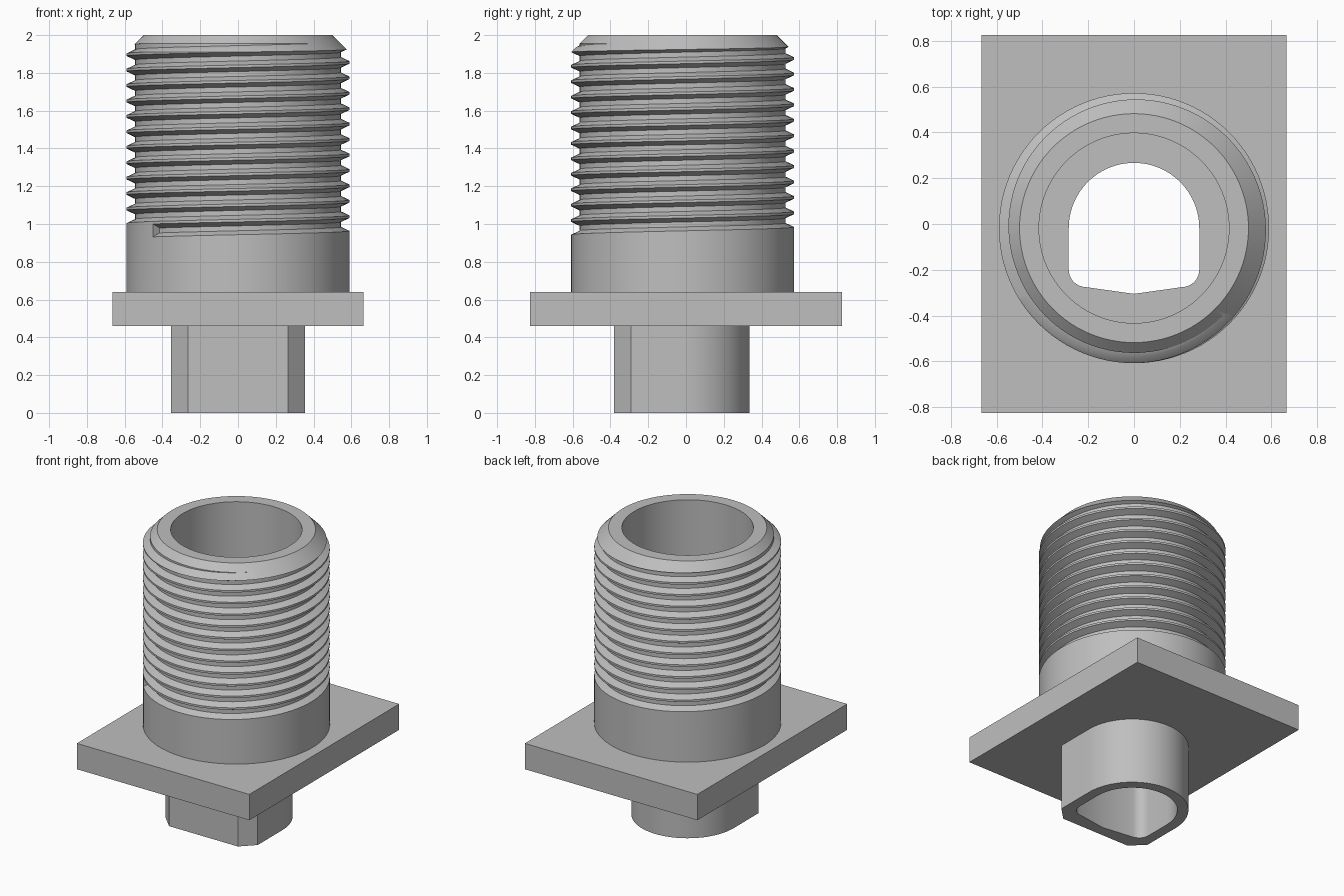
import bpy, bmesh, math
from math import sin, cos, pi, tau

if "Cube" in bpy.data.objects:
    bpy.data.objects.remove(bpy.data.objects["Cube"])

CY = -0.018          # barrel axis offset in y
R = 0.59             # barrel radius
SEG = 96

grey = bpy.data.materials.new("plain grey")
grey.diffuse_color = (0.52, 0.52, 0.52, 1)
grey.use_nodes = True
grey.node_tree.nodes["Principled BSDF"].inputs["Base Color"].default_value = grey.diffuse_color


def loft(name, rings):
    """Closed solid through a list of rings of equal point count."""
    bm = bmesh.new()
    loops = [[bm.verts.new(p) for p in ring] for ring in rings]
    n = len(loops[0])
    for a, b in zip(loops, loops[1:]):
        for i in range(n):
            j = (i + 1) % n
            bm.faces.new((a[i], a[j], b[j], b[i]))
    bm.faces.new(loops[0][::-1])
    bm.faces.new(loops[-1])
    bmesh.ops.recalc_face_normals(bm, faces=bm.faces)
    me = bpy.data.meshes.new(name)
    bm.to_mesh(me)
    bm.free()
    me.materials.append(grey)
    ob = bpy.data.objects.new(name, me)
    bpy.context.collection.objects.link(ob)
    return ob


def prism(name, outline, z0, z1):
    return loft(name, [[(x, y, z) for x, y in outline] for z in (z0, z1)])


def turned(name, profile):
    return loft(name, [[(r * cos(tau * i / SEG), CY + r * sin(tau * i / SEG), z)
                        for i in range(SEG)] for r, z in profile])


def arc(cx, cy, r, a0, a1, n):
    return [(cx + r * cos(a0 + (a1 - a0) * i / n), cy + r * sin(a0 + (a1 - a0) * i / n))
            for i in range(n + 1)]


def combine(ob, other, operation):
    m = ob.modifiers.new(operation.lower(), 'BOOLEAN')
    m.operation, m.object, m.solver = operation, other, 'EXACT'
    bpy.context.view_layer.objects.active = ob
    bpy.ops.object.modifier_apply(modifier=m.name)
    bpy.data.objects.remove(other)


# Barrel with chamfered rim
body = turned("threaded_fitting", [(R, 0.55), (R, 1.91), (0.50, 2.0)])

# Helical thread groove, cut from the barrel
PITCH, START, Z0 = 0.0817, pi + 0.705, 0.966
rings = []
for i in range(int(13.2 * SEG)):
    a = START + tau * i / SEG
    z = Z0 + PITCH * i / SEG
    section = [(0.545, -0.013), (0.592, -0.035), (0.63, -0.035),
               (0.63, 0.035), (0.592, 0.035), (0.545, 0.013)]
    rings.append([(r * cos(a), CY + r * sin(a), z + dz) for r, dz in section])
combine(body, loft("groove_cutter", rings), 'DIFFERENCE')

# Rectangular flange
flange = prism("flange", [(-0.665, -0.825), (0.665, -0.825),
                          (0.665, 0.825), (-0.665, 0.825)], 0.46, 0.64)
combine(body, flange, 'UNION')

# Lower spigot: round back, flat front with clipped corners
spigot = prism("spigot", arc(0, CY, 0.355, 0, pi, 48) +
               [(-0.355, -0.29), (-0.265, -0.38), (0.265, -0.38), (0.355, -0.29)], 0, 0.55)
combine(body, spigot, 'UNION')

# Wide bore of the barrel
combine(body, turned("bore_cutter", [(0.415, 0.64), (0.415, 2.1)]), 'DIFFERENCE')

# Through hole: round back, rounded front corners, shallow point at the front
hole = (arc(0, CY, 0.285, 0, pi, 48)
        + arc(-0.21, -0.2, 0.075, pi, 1.45 * pi, 8)
        + [(0, -0.305)]
        + arc(0.21, -0.2, 0.075, 1.55 * pi, tau, 8))
combine(body, prism("hole_cutter", hole, -0.1, 0.8), 'DIFFERENCE')

# Smooth the round walls, keep edges crisp
bpy.ops.object.select_all(action='DESELECT')
body.select_set(True)
bpy.context.view_layer.objects.active = body
bpy.ops.object.shade_smooth_by_angle(angle=math.radians(25))
